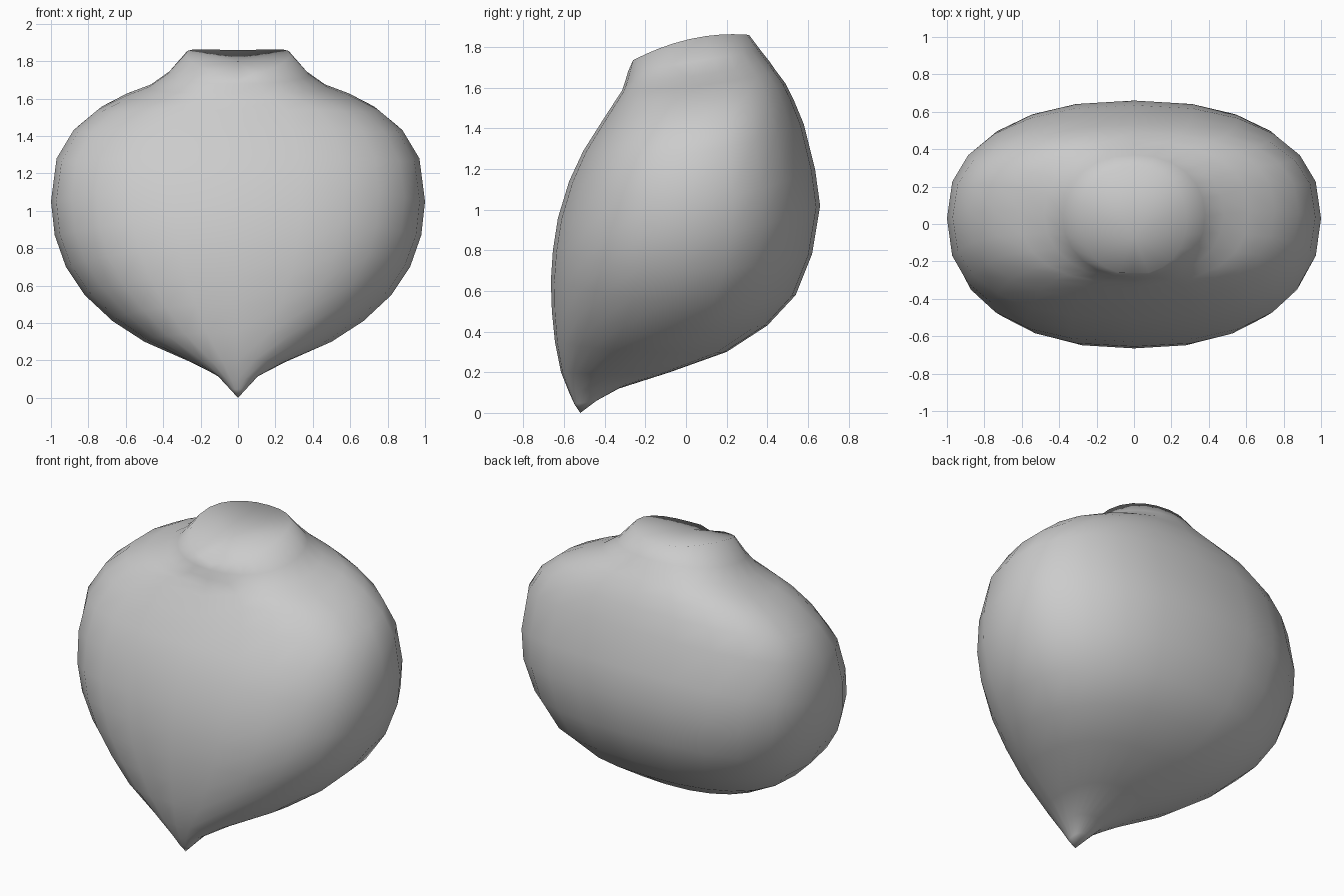
import bpy, bmesh, math

if "Cube" in bpy.data.objects:
    bpy.data.objects.remove(bpy.data.objects["Cube"])

SEG = 24

# Loft rings: half width, side z, front y, front z, back y, back z
RINGS = [
    (0.045, 0.05, -0.55, 0.045, -0.44, 0.06),
    (0.11, 0.12, -0.575, 0.10, -0.33, 0.12),
    (0.25, 0.19, -0.615, 0.20, -0.08, 0.20),
    (0.50, 0.30, -0.645, 0.35, 0.20, 0.30),
    (0.67, 0.41, -0.66, 0.50, 0.40, 0.43),
    (0.82, 0.55, -0.665, 0.65, 0.54, 0.58),
    (0.92, 0.70, -0.655, 0.80, 0.62, 0.78),
    (0.98, 0.87, -0.63, 0.96, 0.66, 1.02),
    (1.00, 1.05, -0.575, 1.14, 0.635, 1.20),
    (0.97, 1.28, -0.505, 1.29, 0.58, 1.42),
    (0.88, 1.43, -0.41, 1.44, 0.53, 1.54),
    (0.75, 1.54, -0.345, 1.54, 0.49, 1.62),
    (0.61, 1.61, -0.315, 1.585, 0.445, 1.68),
    (0.48, 1.66, -0.30, 1.63, 0.41, 1.73),
    (0.38, 1.73, -0.285, 1.68, 0.37, 1.78),
    (0.28, 1.84, -0.27, 1.73, 0.31, 1.86),
]
NECK_START = 13


def spow(v, power):
    return math.copysign(abs(v) ** power, v) if abs(v) > 1e-6 else 0.0


def add_ring(bm, index, a, zs, yf, zf, yb, zb):
    """Squared ellipse, fuller on the body than on the neck."""
    verts = []
    for i in range(SEG):
        t = 2 * math.pi * i / SEG - math.pi / 2
        exponent = 2.15
        if index < NECK_START:
            exponent = 2.42 - 0.07 * math.sin(t)
        c = spow(math.cos(t), 2 / exponent)
        s = spow(math.sin(t), 2 / exponent)
        y = (yf + yb) / 2 + s * (yb - yf) / 2
        z = zs + s * (zb - zf) / 2 + s * s * ((zb + zf) / 2 - zs)
        verts.append(bm.verts.new((a * c, y, z)))
    return verts


def bridge(bm, low, high):
    for i in range(SEG):
        j = (i + 1) % SEG
        bm.faces.new((low[i], low[j], high[j], high[i]))


def fan(bm, ring, point):
    for i in range(SEG):
        bm.faces.new((ring[i], ring[(i + 1) % SEG], point))


bm = bmesh.new()
rings = [add_ring(bm, k, *r) for k, r in enumerate(RINGS)]
for low, high in zip(rings, rings[1:]):
    bridge(bm, low, high)

# Pointed lower tip
fan(bm, rings[0], bm.verts.new((0, -0.52, 0)))

# Small groove in the front of the neck lip
rings[-1][0].co = (0, -0.262, 1.71)

# Shallow dished cap across the neck
fan(bm, rings[-1], bm.verts.new((0, -0.07, 1.80)))

bmesh.ops.recalc_face_normals(bm, faces=bm.faces)
mesh = bpy.data.meshes.new("pod_body")
bm.to_mesh(mesh)
bm.free()
for p in mesh.polygons:
    p.use_smooth = True

grey = bpy.data.materials.new("plain_grey")
grey.diffuse_color = (0.6, 0.6, 0.6, 1)
grey.use_nodes = True
grey.node_tree.nodes["Principled BSDF"].inputs["Base Color"].default_value = grey.diffuse_color
mesh.materials.append(grey)
body = bpy.data.objects.new("pod_body", mesh)
bpy.context.collection.objects.link(body)
